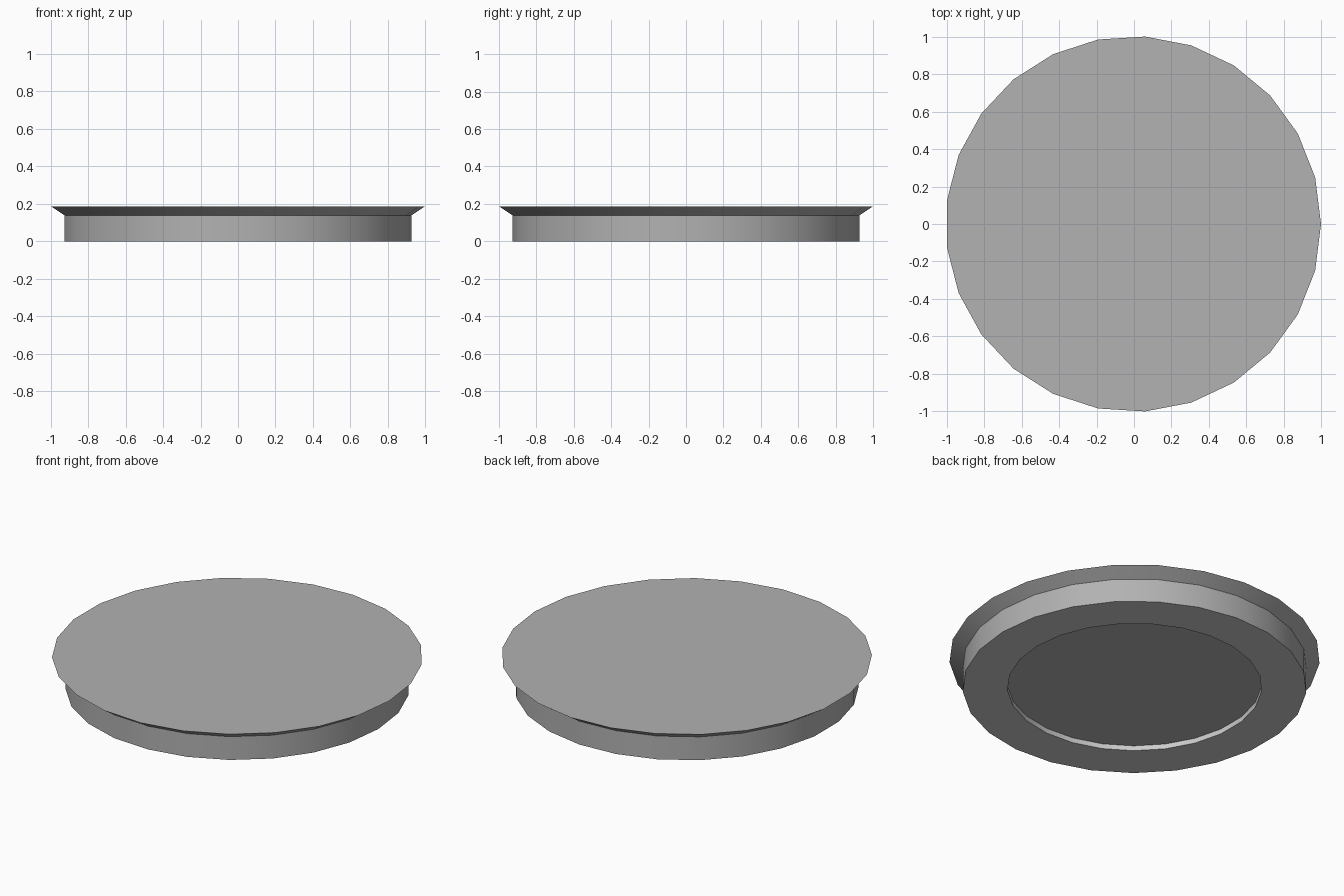
import bpy, bmesh
from math import cos, sin, tau

if "Cube" in bpy.data.objects:
    bpy.data.objects.remove(bpy.data.objects["Cube"])

SIDES = 25
CENTRE_X = -0.004  # odd side count: recentre the bounding box

# Cross-section (radius, height): recess floor, recess wall, underside, wall, flared rim
PROFILE = [(0.688, 0.03), (0.688, 0.0), (0.93, 0.0), (0.93, 0.139), (1.002, 0.187)]
# Material per profile band: recess wall and underside plain, outer wall and flare dark
BAND_MATERIALS = [0, 0, 1, 1]


def material(name, grey):
    mat = bpy.data.materials.new(name)
    mat.diffuse_color = (grey, grey, grey, 1)
    mat.use_nodes = True
    mat.node_tree.nodes["Principled BSDF"].inputs["Base Color"].default_value = mat.diffuse_color
    return mat


def lathe(name, profile, band_materials, cap_material, sides):
    """Revolve a profile round z and cap both ends."""
    bm = bmesh.new()
    rings = [[bm.verts.new((r * cos(tau * i / sides) + CENTRE_X, r * sin(tau * i / sides), z))
              for i in range(sides)] for r, z in profile]
    for a, b, index in zip(rings, rings[1:], band_materials):
        for i in range(sides):
            j = (i + 1) % sides
            bm.faces.new((a[i], a[j], b[j], b[i])).material_index = index
    for cap in (rings[0][::-1], rings[-1]):
        bm.faces.new(cap).material_index = cap_material
    bmesh.ops.recalc_face_normals(bm, faces=bm.faces)
    mesh = bpy.data.meshes.new(name)
    bm.to_mesh(mesh)
    bm.free()
    obj = bpy.data.objects.new(name, mesh)
    bpy.context.collection.objects.link(obj)
    return obj


# Flared disc with a shallow recess underneath
disc = lathe("flared_disc", PROFILE, BAND_MATERIALS, 1, SIDES)
disc.data.materials.append(material("light_grey", 0.8))
disc.data.materials.append(material("dark_grey", 0.445))
bpy.context.view_layer.objects.active = disc
disc.select_set(True)
bpy.ops.object.shade_smooth_by_angle()
